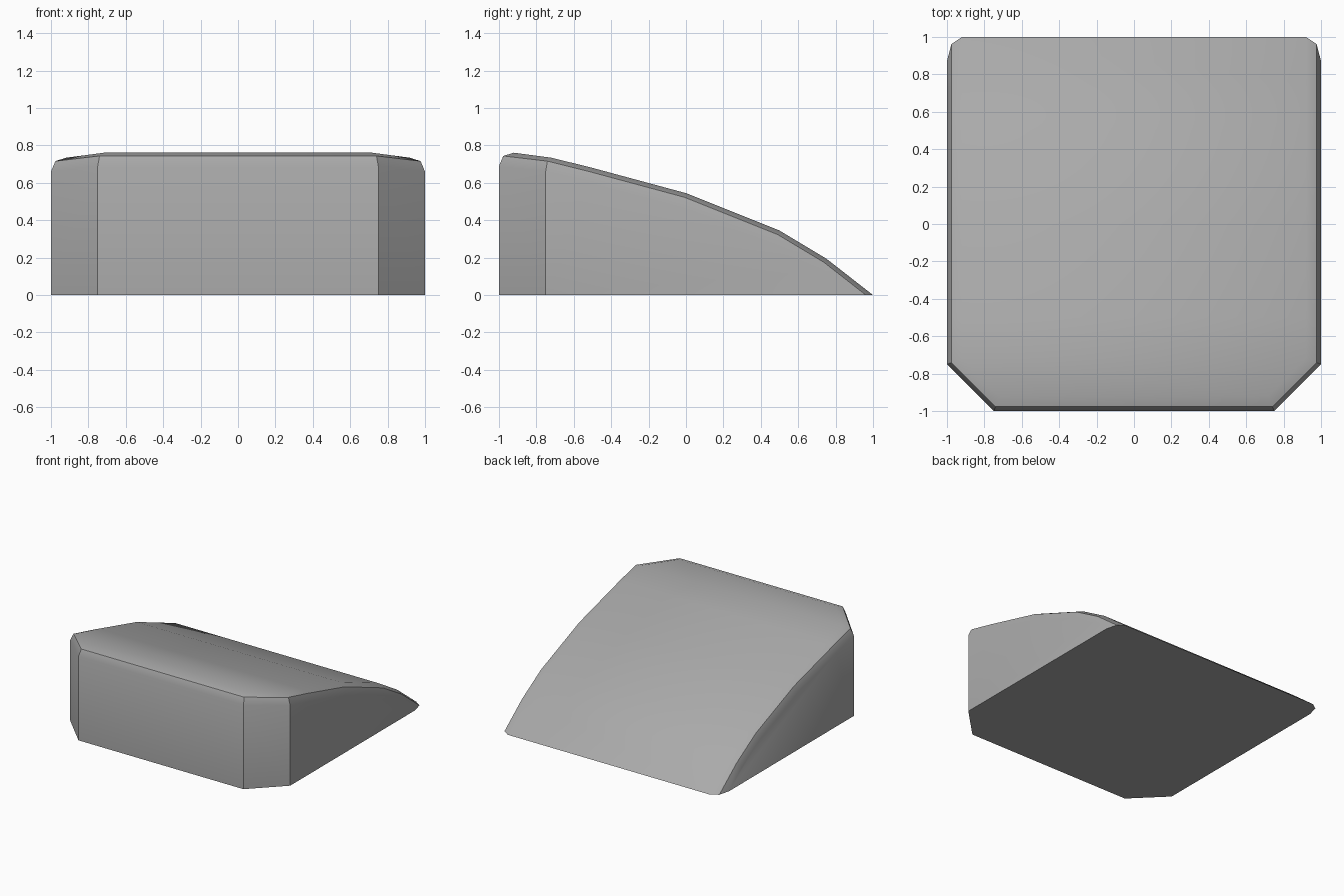
import bpy
import bmesh
import math

default = bpy.data.objects.get("Cube")
if default:
    bpy.data.objects.remove(default, do_unlink=True)

# Single flat colour
grey = bpy.data.materials.new("plain grey")
grey.use_nodes = True
colour = (0.4, 0.4, 0.4, 1)
grey.diffuse_color = colour
grey.node_tree.nodes["Principled BSDF"].inputs["Base Color"].default_value = colour

# Curved top as rows (half width, y, z); the last row runs below ground
# so that the rim bevel is trimmed cleanly at the floor
rows = [(0.75, -1, 0.77), (1, -0.75, 0.742), (1, -0.5, 0.68), (1, 0, 0.545),
        (1, 0.5, 0.345), (1, 0.75, 0.195), (1, 1.4, -0.312)]
DEPTH = -0.7

bm = bmesh.new()
top = {s: [bm.verts.new((s * x, y, z)) for x, y, z in rows] for s in (-1, 1)}
base = {s: [bm.verts.new((s * rows[i][0], rows[i][1], DEPTH)) for i in (0, 1, -1)]
        for s in (-1, 1)}
left, right = top[1], top[-1]

# Top strips, front wall, back wall and underside
for i in range(len(rows) - 1):
    bm.faces.new((left[i], left[i + 1], right[i + 1], right[i]))
for i, j in ((0, 0), (-1, 2)):
    bm.faces.new((left[i], right[i], base[-1][j], base[1][j]))
bm.faces.new(base[1] + base[-1][::-1])

# Cut front corners and side walls
for s in (-1, 1):
    bm.faces.new((top[s][0], top[s][1], base[s][1], base[s][0]))
    bm.faces.new(top[s][1:] + [base[s][2], base[s][1]])
bmesh.ops.recalc_face_normals(bm, faces=bm.faces[:])

# Rounded rim along the front, the cut corners and both sides
rim = [bm.edges.get((left[0], right[0]))]
for side in (left, right):
    rim += [bm.edges.get(pair) for pair in zip(side, side[1:])]
bmesh.ops.bevel(bm, geom=rim, offset=0.08, offset_type='OFFSET', segments=2,
                profile=0.5, affect='EDGES', clamp_overlap=False)

# Trim at the floor and close the underside
cut = bmesh.ops.bisect_plane(bm, geom=bm.verts[:] + bm.edges[:] + bm.faces[:],
                             dist=1e-5, plane_co=(0, 0, 0), plane_no=(0, 0, 1),
                             clear_inner=True)
border = [e for e in bm.edges if e.is_boundary]
bmesh.ops.edgeloop_fill(bm, edges=border)
bmesh.ops.recalc_face_normals(bm, faces=bm.faces[:])

mesh = bpy.data.meshes.new("curved_wedge")
bm.to_mesh(mesh)
bm.free()
mesh.materials.append(grey)
wedge = bpy.data.objects.new("curved_wedge", mesh)
bpy.context.collection.objects.link(wedge)

# Smooth curve with crisp corners
bpy.ops.object.select_all(action='DESELECT')
wedge.select_set(True)
bpy.context.view_layer.objects.active = wedge
bpy.ops.object.shade_smooth_by_angle(angle=math.radians(30))
